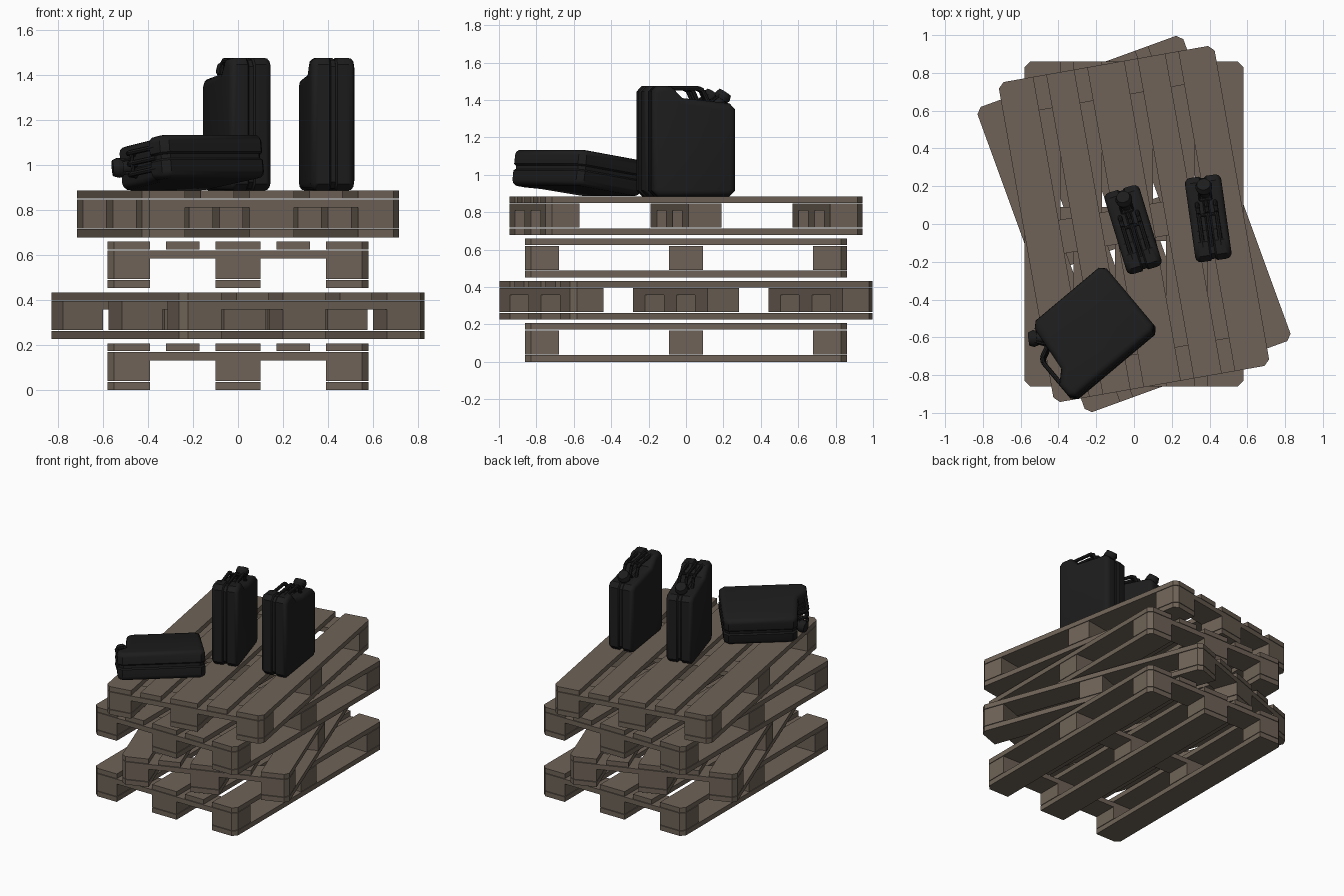
import bpy, bmesh
from math import radians
from mathutils import Matrix, Vector

cube = bpy.data.objects.get("Cube")
if cube:
    bpy.data.objects.remove(cube, do_unlink=True)


def material(name, color):
    m = bpy.data.materials.new(name)
    m.use_nodes = True
    m.diffuse_color = color
    m.node_tree.nodes["Principled BSDF"].inputs["Base Color"].default_value = color
    return m


wood = material("weathered_wood", (0.158, 0.124, 0.095, 1))
black = material("black_paint", (0.012, 0.012, 0.012, 1))


def finish(bm, name, mat, matrix, smooth=False):
    bmesh.ops.recalc_face_normals(bm, faces=bm.faces)
    mesh = bpy.data.meshes.new(name)
    bm.to_mesh(mesh)
    bm.free()
    mesh.materials.append(mat)
    obj = bpy.data.objects.new(name, mesh)
    bpy.context.collection.objects.link(obj)
    obj.matrix_world = matrix
    if smooth:
        bpy.ops.object.select_all(action="DESELECT")
        obj.select_set(True)
        bpy.context.view_layer.objects.active = obj
        bpy.ops.object.shade_smooth_by_angle(angle=radians(35))
    return obj


def prism(bm, points, offset):
    """Extrude a closed outline; returns the start and end caps."""
    start = bm.faces.new([bm.verts.new(p) for p in points])
    new = bmesh.ops.extrude_face_region(bm, geom=[start], use_keep_orig=True)["geom"]
    end = [f for f in new if isinstance(f, bmesh.types.BMFace)][0]
    bmesh.ops.translate(bm, verts=end.verts, vec=offset)
    return start, end


# ---------- pallets ----------
HX, HY, CUT = 0.58, 0.86, 0.03
OUTER = [(-HX, -0.39), (-0.1, 0.1), (0.39, HX)]
DECK = OUTER + [(-0.32, -0.17), (0.17, 0.32)]
CROSS = [(-HY, -0.68), (-0.09, 0.09), (0.68, HY)]


def plank(bm, xs, ys, z0, z1):
    """Board whose corners are clipped where they meet the pallet's corners."""
    (x0, x1), (y0, y1) = xs, ys
    points = []
    for x, y, x_first in ((x0, y0, False), (x1, y0, True), (x1, y1, False), (x0, y1, True)):
        if abs(x) == HX and abs(y) == HY:
            a = (x - CUT * (1 if x > 0 else -1), y, z0)
            b = (x, y - CUT * (1 if y > 0 else -1), z0)
            points += [a, b] if x_first else [b, a]
        else:
            points.append((x, y, z0))
    prism(bm, points, (0, 0, z1 - z0))


def pallet(name, z, angle):
    bm = bmesh.new()
    for xs in OUTER:
        plank(bm, xs, (-HY, HY), 0, 0.036)
        for ys in CROSS:
            plank(bm, xs, ys, 0.04, 0.132)
    for ys in CROSS:
        plank(bm, (-HX, HX), ys, 0.132, 0.168)
    for xs in DECK:
        plank(bm, xs, (-HY, HY), 0.172, 0.207)
    matrix = Matrix.Translation((0, 0, z)) @ Matrix.Rotation(radians(angle), 4, "Z")
    finish(bm, name, wood, matrix)


for i, angle in enumerate((0, 20, 0, 10)):
    pallet(f"pallet_{i + 1}", i * 0.226, angle)

# ---------- fuel cans ----------
# side outline as (length, height), with the raised air chamber at the rear
OUTLINE = [(-0.195, 0), (0.195, 0), (0.225, 0.03), (0.225, 0.465), (0.195, 0.497),
           (0.03, 0.515), (-0.06, 0.525), (-0.12, 0.588), (-0.195, 0.59),
           (-0.225, 0.56), (-0.225, 0.03)]


def can_shell(bm, side):
    start, end = prism(bm, [(side * 0.01, y, z) for y, z in OUTLINE], (side * 0.087, 0, 0))
    rim, seam = list(end.edges), list(start.edges)
    bmesh.ops.bevel(bm, geom=rim, offset=0.03, segments=3, profile=0.5,
                    affect="EDGES", clamp_overlap=True)
    seam = [e for e in seam if e.is_valid]
    bmesh.ops.bevel(bm, geom=seam, offset=0.008, segments=1,
                    affect="EDGES", clamp_overlap=True)


def can_core(bm):
    """Recessed seam joining the two shells."""
    points = [(-0.012, y * 0.96, 0.285 + (z - 0.285) * 0.97) for y, z in OUTLINE]
    prism(bm, points, (0.024, 0, 0))


def rod(bm, a, b, radius, sides=8, tip=None):
    a, b = Vector(a), Vector(b)
    turn = (b - a).to_track_quat("Z", "Y").to_matrix().to_4x4()
    bmesh.ops.create_cone(bm, cap_ends=True, segments=sides, radius1=radius,
                          radius2=tip or radius, depth=(b - a).length,
                          matrix=Matrix.Translation((a + b) / 2) @ turn)


def can(name, matrix):
    bm = bmesh.new()
    can_core(bm)
    for side in (-1, 1):
        can_shell(bm, side)
    finish(bm, name + "_body", black, matrix, True)

    # three parallel carrying bars, bent down to the shoulder
    bm = bmesh.new()
    for x in (-0.048, 0, 0.048):
        path = [(x, -0.15, 0.578), (x, 0.03, 0.578), (x, 0.055, 0.565), (x, 0.085, 0.5)]
        for a, b in zip(path, path[1:]):
            rod(bm, a, b, 0.012)
    rod(bm, (-0.048, 0.02, 0.576), (0.048, 0.02, 0.576), 0.009)
    finish(bm, name + "_handle", black, matrix, True)

    # tilted neck, cap and locking lever
    bm = bmesh.new()
    base, axis = Vector((0, 0.135, 0.485)), Vector((0, 0.55, 0.83)).normalized()
    rod(bm, base, base + axis * 0.05, 0.032, 16)
    rod(bm, base + axis * 0.04, base + axis * 0.06, 0.04, 16, 0.045)
    rod(bm, base + axis * 0.06, base + axis * 0.085, 0.045, 16, 0.036)
    for x in (-0.03, 0.03):
        rod(bm, (x, 0.1, 0.505), (x, 0.165, 0.555), 0.007, 6)
    rod(bm, (-0.03, 0.1, 0.51), (0.03, 0.1, 0.51), 0.008, 6)
    finish(bm, name + "_spout", black, matrix, True)


def placed(x, y, z, angle):
    return Matrix.Translation((x, y, z)) @ Matrix.Rotation(radians(angle), 4, "Z")


can("middle_can", placed(-0.005, -0.03, 0.885, 17))
can("left_can", placed(0.393, 0.03, 0.885, 8))
# lying flat, rolled a little so the spout side rests lower
can("fallen_can", placed(-0.015, -0.39, 1.01, 40)
    @ Matrix.Rotation(radians(-90), 4, "Y") @ Matrix.Rotation(radians(8), 4, "Z"))
